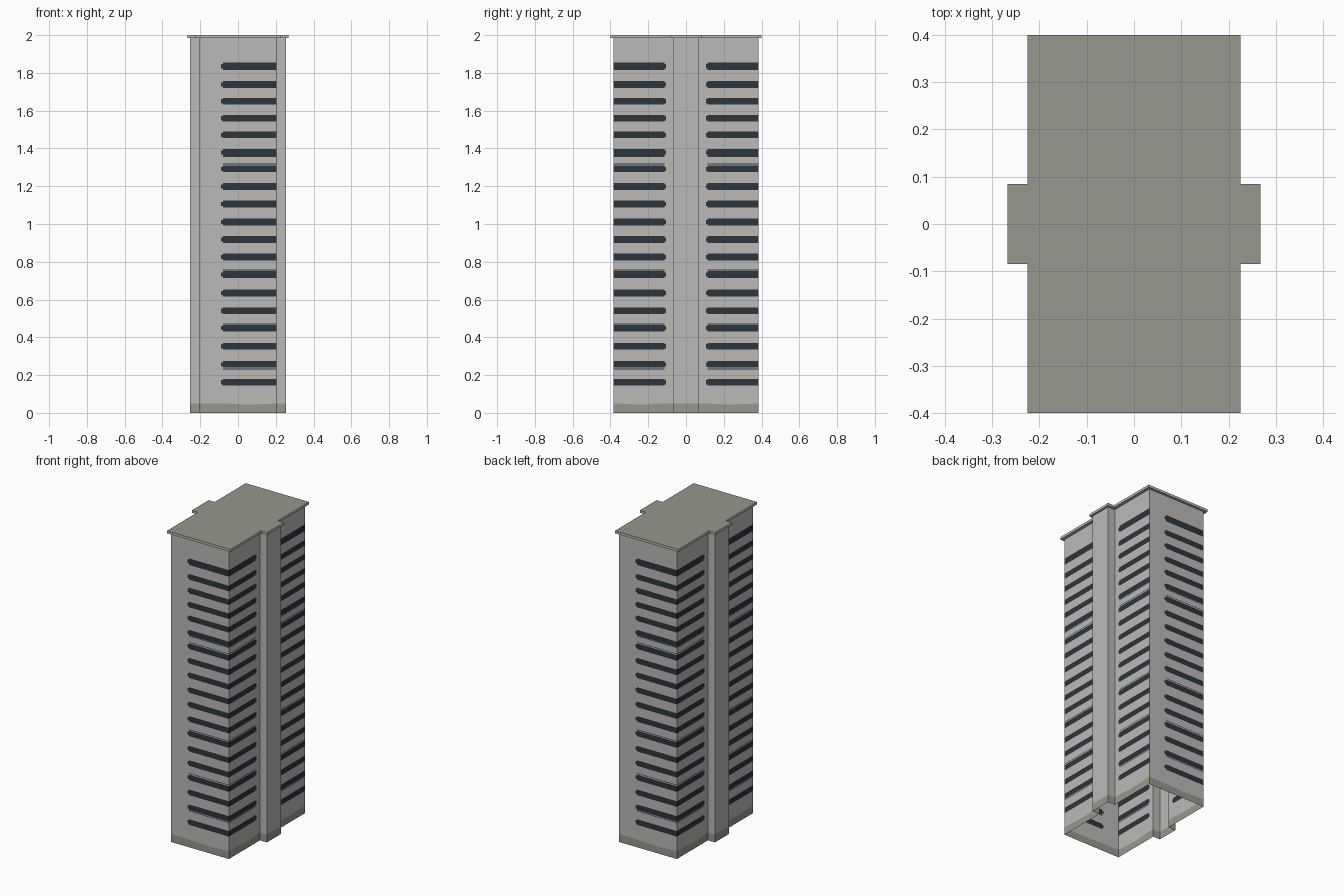
import bpy, bmesh

if "Cube" in bpy.data.objects:
    bpy.data.objects.remove(bpy.data.objects["Cube"])


def material(name, rgb):
    m = bpy.data.materials.new(name)
    m.diffuse_color = (*rgb, 1)
    m.use_nodes = True
    m.node_tree.nodes["Principled BSDF"].inputs["Base Color"].default_value = m.diffuse_color
    return m


concrete = material("light_concrete", (0.50, 0.49, 0.48))
glass = material("dark_glass", (0.025, 0.035, 0.045))
olive = material("olive_grey", (0.305, 0.309, 0.266))


def make_object(name, bm, mats):
    me = bpy.data.meshes.new(name)
    bm.to_mesh(me)
    bm.free()
    for m in mats:
        me.materials.append(m)
    ob = bpy.data.objects.new(name, me)
    bpy.context.collection.objects.link(ob)
    return ob


def turned(half):
    """Complete a half outline by turning it 180 degrees about z."""
    return half + [(-p[0], -p[1], *p[2:]) for p in half]


# Tower wall outline: x, y, kind of the strip that follows
WALL, TIP, WINDOW = 0, 1, 2
outline = turned([
    (-0.205, -0.385, WALL), (-0.09, -0.385, TIP), (-0.08, -0.385, WINDOW),
    (0.06, -0.385, WINDOW), (0.205, -0.385, WINDOW), (0.205, -0.22, WINDOW),
    (0.205, -0.115, TIP), (0.205, -0.105, WALL), (0.205, -0.07, WALL),
    (0.255, -0.07, WALL), (0.255, 0.07, WALL), (0.205, 0.07, WALL),
    (0.205, 0.105, TIP), (0.205, 0.115, WINDOW), (0.205, 0.22, WINDOW)])

# Height bands: (bottom z, kind); each window row has a shorter stepped tip
BASE, PLAIN, EDGE, MIDDLE = 0, 1, 2, 3
rows = [0.162, 0.257, 0.353, 0.449, 0.541, 0.634, 0.732, 0.825, 0.918, 1.011,
        1.106, 1.199, 1.292, 1.379, 1.472, 1.56, 1.65, 1.738, 1.835]
bands = [(0, BASE), (0.05, PLAIN)]
for z in rows:
    h = 0.021 if z == rows[-1] else 0.018
    bands += [(z - h, EDGE), (z - 0.011, MIDDLE), (z + 0.011, EDGE), (z + h, PLAIN)]
# thin dark lines beside some rows
for z in (0.233, 0.475, 0.757, 1.318, 1.357):
    bands += [(z - 0.002, EDGE), (z + 0.002, PLAIN)]
bands.sort()
TOP = 1.984
levels = [b[0] for b in bands] + [TOP]

bm = bmesh.new()
rings = []
for k, z in enumerate(levels):
    ring = []
    for x, y, kind in outline:
        # weathered base has a slightly wavy upper edge
        dip = -0.007 if k == 1 and (abs(abs(y) - 0.22) < 0.01 or abs(x) == 0.06) else 0
        ring.append(bm.verts.new((x, y, z + dip)))
    rings.append(ring)
n = len(outline)
for k, (z, band) in enumerate(bands):
    for i in range(n):
        j = (i + 1) % n
        f = bm.faces.new((rings[k][i], rings[k][j], rings[k + 1][j], rings[k + 1][i]))
        kind = outline[i][2]
        if band == BASE:
            f.material_index = 2
        elif (kind == WINDOW and band >= EDGE) or (kind == TIP and band == MIDDLE):
            f.material_index = 1
make_object("tower_walls", bm, [concrete, glass, olive])

# Overhanging roof slab
bm = bmesh.new()
roof = turned([(-0.225, -0.40), (0.225, -0.40), (0.225, -0.085),
               (0.268, -0.085), (0.268, 0.085), (0.225, 0.085)])
low = [bm.verts.new((x, y, TOP)) for x, y in roof]
high = [bm.verts.new((x, y, 2.0)) for x, y in roof]
bm.faces.new(low[::-1])
bm.faces.new(high).material_index = 1
for i in range(len(roof)):
    j = (i + 1) % len(roof)
    bm.faces.new((low[i], low[j], high[j], high[i]))
make_object("roof_slab", bm, [concrete, olive])
